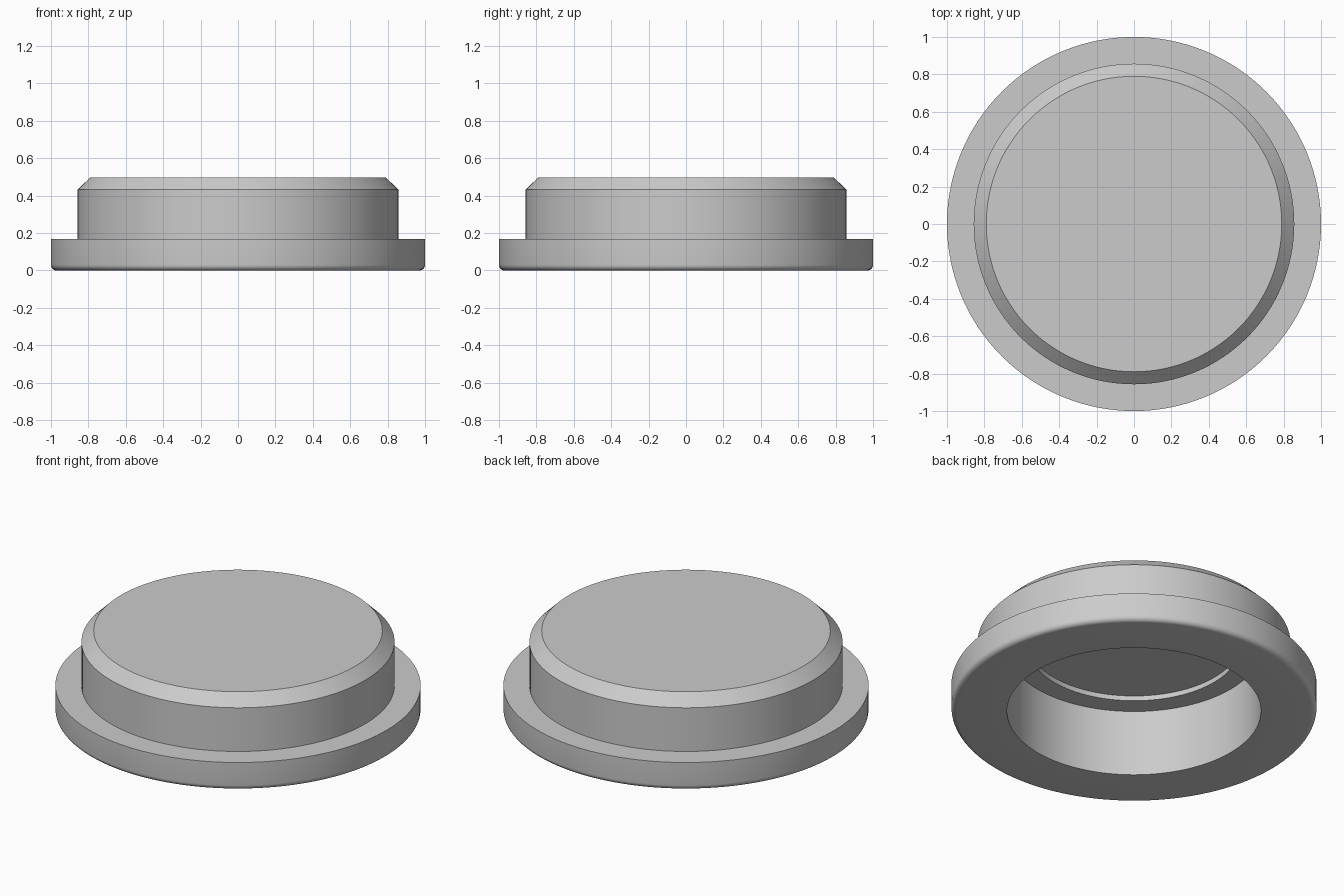
import bpy
import bmesh
from math import sin, cos, pi, radians

default = bpy.data.objects.get("Cube")
if default:
    bpy.data.objects.remove(default, do_unlink=True)

SEGMENTS = 128

# Plain grey material
grey = bpy.data.materials.new("grey")
grey.use_nodes = True
colour = (0.6, 0.6, 0.6, 1)
grey.diffuse_color = colour
grey.node_tree.nodes["Principled BSDF"].inputs["Base Color"].default_value = colour


def fillet(radius, size, steps=6):
    """Rounded bottom edge as (radius, height) points, going outwards and up."""
    angles = [i / steps * pi / 2 for i in range(steps + 1)]
    return [(radius - size + size * sin(a), size - size * cos(a)) for a in angles]


def turned_part(name, profile):
    """Revolve an open (radius, height) profile about z and cap both ends."""
    bm = bmesh.new()
    rings = []
    for r, z in profile:
        turns = [2 * pi * i / SEGMENTS for i in range(SEGMENTS)]
        rings.append([bm.verts.new((r * cos(t), r * sin(t), z)) for t in turns])
    for low, high in zip(rings, rings[1:]):
        for i in range(SEGMENTS):
            j = (i + 1) % SEGMENTS
            bm.faces.new((low[i], low[j], high[j], high[i]))
    bm.faces.new(rings[0][::-1])
    bm.faces.new(rings[-1])
    bmesh.ops.recalc_face_normals(bm, faces=bm.faces)
    mesh = bpy.data.meshes.new(name)
    bm.to_mesh(mesh)
    bm.free()
    mesh.materials.append(grey)
    obj = bpy.data.objects.new(name, mesh)
    bpy.context.collection.objects.link(obj)
    return obj


# Stepped recess underneath, from its roof down to the mouth
recess = [(0.577, 0.43), (0.577, 0.4), (0.695, 0.4), (0.695, 0)]
# Flange with rounded lower edge, then the raised body with chamfered rim
flange = fillet(1, 0.03) + [(1, 0.168)]
body = [(0.857, 0.168), (0.857, 0.432), (0.79, 0.498)]

cap = turned_part("flanged_cap", recess + flange + body)

# Smooth round walls, crisp rims
bpy.ops.object.select_all(action="DESELECT")
cap.select_set(True)
bpy.context.view_layer.objects.active = cap
bpy.ops.object.shade_smooth_by_angle(angle=radians(30))
